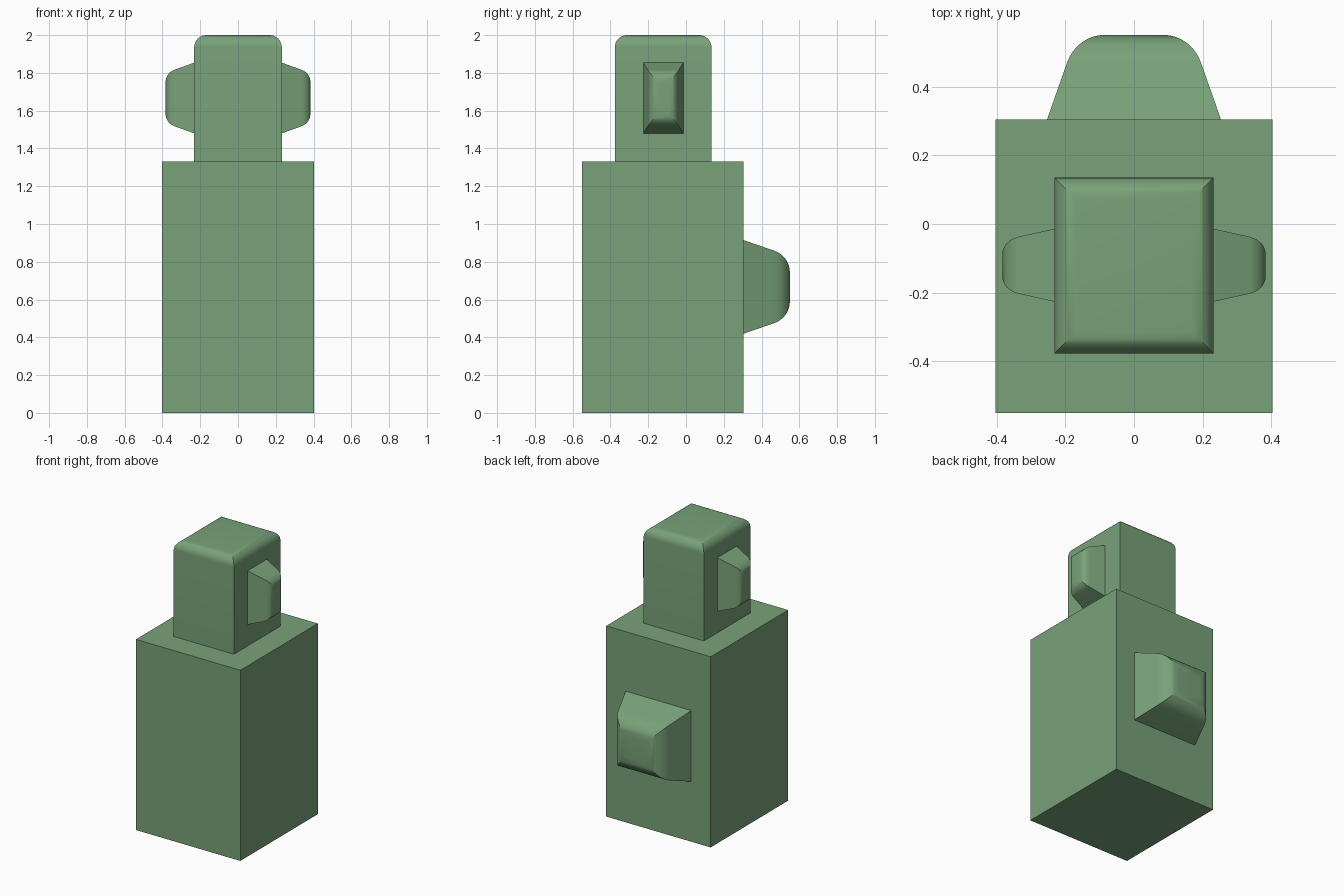
import bpy, bmesh, math
from mathutils import Vector

if "Cube" in bpy.data.objects:
    bpy.data.objects.remove(bpy.data.objects["Cube"])

green = bpy.data.materials.new("green")
green.diffuse_color = (0.19, 0.36, 0.19, 1)
green.use_nodes = True
green.node_tree.nodes["Principled BSDF"].inputs["Base Color"].default_value = green.diffuse_color
X, Y, Z = Vector((1, 0, 0)), Vector((0, 1, 0)), Vector((0, 0, 1))
SEG = 8


def fillet(p0, p1, p2, w):
    """Rounded profile from p0 to p2, tangent to the corner at p1."""
    pts = []
    for i in range(SEG + 1):
        t = i / SEG
        a, b, c = (1 - t) ** 2, 2 * w * t * (1 - t), t * t
        pts.append((Vector(p0) * a + Vector(p1) * b + Vector(p2) * c) / (a + b + c))
    return pts


def block(name, origin, axes, profile):
    """Stack of rectangles; each profile point is (half u, half v, height)."""
    u, v, n = axes
    bm = bmesh.new()
    rings = [[bm.verts.new(Vector(origin) + u * (a * su) + v * (b * sv) + n * h)
              for su, sv in ((-1, -1), (1, -1), (1, 1), (-1, 1))]
             for a, b, h in profile]
    for r, s in zip(rings, rings[1:]):
        for i in range(4):
            j = (i + 1) % 4
            bm.faces.new((r[i], r[j], s[j], s[i]))
    bm.faces.new(rings[0])
    bm.faces.new(rings[-1])
    bmesh.ops.recalc_face_normals(bm, faces=bm.faces)
    me = bpy.data.meshes.new(name)
    bm.to_mesh(me)
    bm.free()
    me.materials.append(green)
    ob = bpy.data.objects.new(name, me)
    bpy.context.collection.objects.link(ob)
    bpy.ops.object.select_all(action='DESELECT')
    ob.select_set(True)
    bpy.context.view_layer.objects.active = ob
    bpy.ops.object.shade_smooth_by_angle(angle=math.radians(25))
    return ob


# Body
block("body", (0, -0.123, 0), (X, Y, Z), [(0.403, 0.427, 0), (0.403, 0.427, 1.33)])

# Head with rounded top edges
block("head", (0, -0.121, 1.33), (X, Y, Z),
      [(0.232, 0.256, 0)] + fillet((0.232, 0.256, 0.605), (0.232, 0.256, 0.67),
                                   (0.167, 0.191, 0.67), 0.707))

# Ears, one on each side of the head
for side, label in ((1, "right"), (-1, "left")):
    block(label + "_ear", (side * 0.232, -0.12, 1.667), (Y, Z, X * side),
          [(0.106, 0.187, 0)] + fillet((0.083, 0.150, 0.103), (0.073, 0.134, 0.151),
                                       (0.032, 0.085, 0.151), 0.82))

# Tail on the back of the body
block("tail", (0, 0.304, 0.667), (X, Z, Y),
      [(0.253, 0.248, 0)] + fillet((0.195, 0.191, 0.165), (0.167, 0.163, 0.246),
                                   (0.087, 0.075, 0.246), 0.82))
